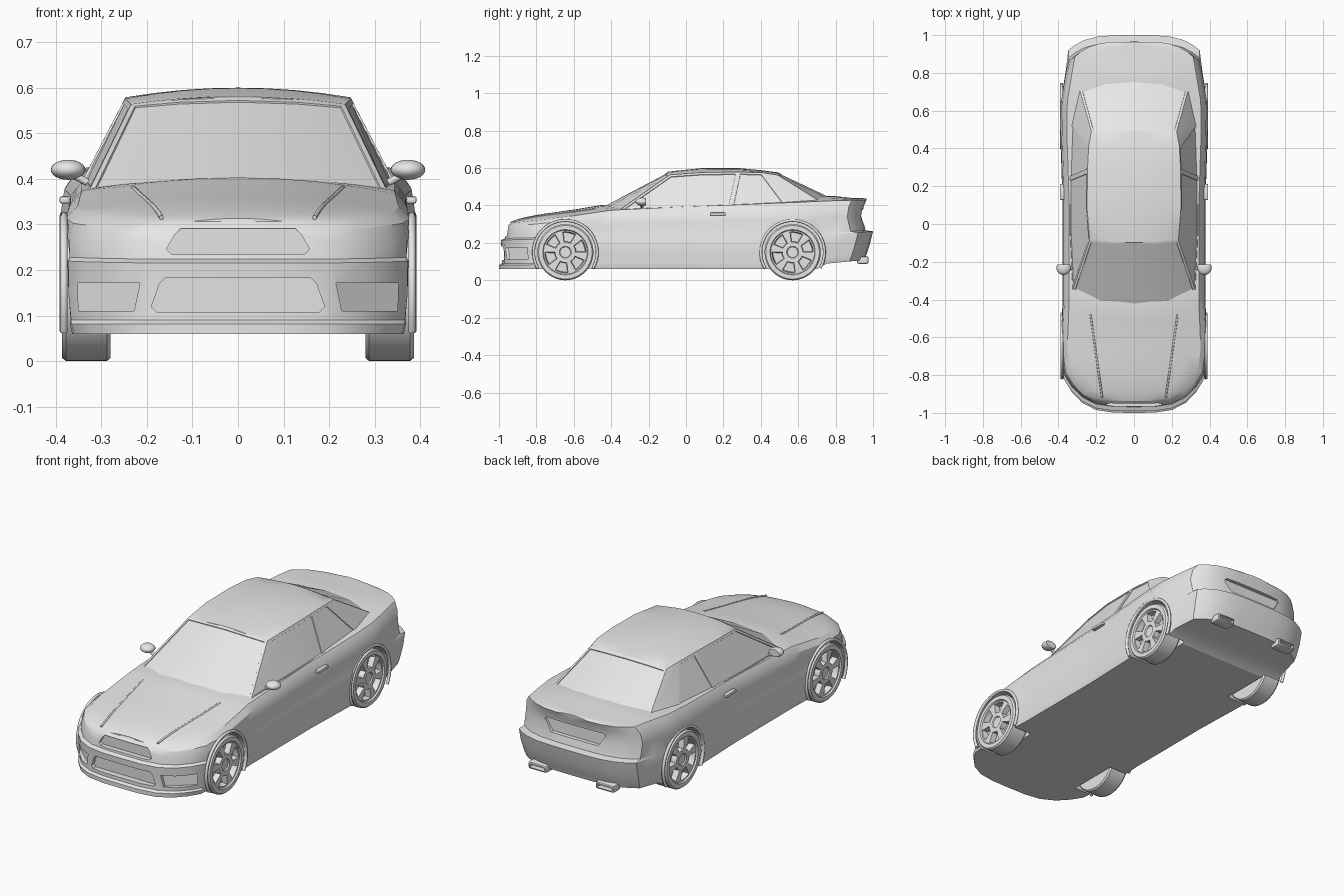
import bpy, bmesh, math
from mathutils import Vector

cube = bpy.data.objects.get("Cube")
if cube:
    bpy.data.objects.remove(cube, do_unlink=True)

paint = bpy.data.materials.new("light_grey")
paint.use_nodes = True
paint.diffuse_color = (0.8, 0.8, 0.8, 1)
paint.node_tree.nodes["Principled BSDF"].inputs["Base Color"].default_value = (0.8, 0.8, 0.8, 1)
made = []


def finish(name, bm):
    bmesh.ops.recalc_face_normals(bm, faces=bm.faces[:])
    mesh = bpy.data.meshes.new(name)
    bm.to_mesh(mesh)
    bm.free()
    mesh.materials.append(paint)
    ob = bpy.data.objects.new(name, mesh)
    bpy.context.collection.objects.link(ob)
    made.append(ob)
    return ob


def along(*pairs):
    """Piecewise linear function through (y, value) pairs."""
    def f(y):
        if y <= pairs[0][0]:
            return pairs[0][1]
        for (a, va), (b, vb) in zip(pairs, pairs[1:]):
            if y <= b:
                return va + (vb - va) * (y - a) / (b - a)
        return pairs[-1][1]
    return f


def stack(bm, loops):
    """Join closed loops of points; returns vertices and a face grid."""
    verts = [[bm.verts.new(p) for p in loop] for loop in loops]
    n = len(loops[0])
    grid = [[bm.faces.new((a[i], a[(i + 1) % n], b[(i + 1) % n], b[i])) for i in range(n)]
            for a, b in zip(verts, verts[1:])]
    return verts, grid


def cap(bm, ring, crown=None):
    """Close a symmetric ring with strips across, arched up to the crown line."""
    n, steps = len(ring) // 2, 8
    rows = []
    for i in range(1, n):
        a, b = ring[i], ring[-i]
        row = [a]
        for k in range(1, steps):
            p = a.co.lerp(b.co, k / steps)
            if crown:
                u = 1 - 2 * k / steps
                p.z += (crown(p.y) - p.z) * (1 - u * u)
            row.append(bm.verts.new(p))
        rows.append(row + [b])
    for r, s in zip(rows, rows[1:]):
        for k in range(steps):
            bm.faces.new((r[k], r[k + 1], s[k + 1], s[k]))
    for tip, row in ((ring[0], rows[0]), (ring[n], rows[-1])):
        for k in range(steps):
            bm.faces.new((tip, row[k], row[k + 1]))


def shell(halves, crown):
    """Closed symmetric shell from half outlines running front to rear."""
    bm = bmesh.new()
    loops = [h + [(-x, y, z) for x, y, z in h[-2:0:-1]] for h in halves]
    verts, grid = stack(bm, loops)
    cap(bm, verts[0])
    cap(bm, verts[-1], crown)
    bmesh.ops.recalc_face_normals(bm, faces=bm.faces[:])
    return bm, grid


def box(name, centre, size, bevel):
    bm = bmesh.new()
    bmesh.ops.create_cube(bm, size=1)
    for v in bm.verts:
        v.co = Vector(c + s * p for c, s, p in zip(centre, size, v.co))
    bmesh.ops.bevel(bm, geom=bm.edges[:], offset=bevel, segments=2, affect='EDGES', profile=0.5)
    return bm


def tube(name, points, radius):
    curve = bpy.data.curves.new(name, 'CURVE')
    curve.dimensions = '3D'
    curve.bevel_depth, curve.bevel_resolution, curve.use_fill_caps = radius, 2, True
    spline = curve.splines.new('POLY')
    spline.points.add(len(points) - 1)
    for p, co in zip(spline.points, points):
        p.co = (*co, 1)
    curve.materials.append(paint)
    ob = bpy.data.objects.new(name, curve)
    bpy.context.collection.objects.link(ob)


# Body shape lines along the length
width = along((-.82, .372), (-.65, .388), (-.4, .378), (.1, .378), (.5, .391), (.65, .388), (.89, .348))
floor = along((.7, .06), (.74, .088), (.97, .11))
ledge = along((-1, .215), (-.8, .22), (.7, .24), (1, .262))
shoulder = along((-1, .3), (-.9, .31), (-.77, .325), (-.6, .345), (-.4, .375), (0, .394), (.3, .405),
                 (.6, .417), (.8, .426), (1, .43))
crest = along((-.95, .308), (-.9, .328), (-.8, .35), (-.6, .378), (-.45, .403), (0, .41), (.5, .43),
              (.78, .453), (.85, .442), (1, .437))
FRACTIONS = (0, .3, .55, .75, .9, 1)


def outline(front, rear, inset, height):
    """Half plan outline with rounded nose and tail."""
    pts = [((.372 - inset) * u, front + .17 * u ** 4) for u in FRACTIONS]
    pts += [(width(k / 20) - inset, k / 20) for k in range(-14, 17)]
    pts += [((.348 - inset) * u, rear - .08 * u ** 4) for u in reversed(FRACTIONS)]
    return [(x, y, height(y)) for x, y in pts]


def blend(t):
    return lambda y: ledge(y) * (1 - t) + shoulder(y) * t


def lift(f, d):
    return lambda y: f(y) + d


bm, _ = shell([
    outline(-1, .955, .012, floor),
    outline(-1, .962, .006, lift(floor, .022)),
    outline(-.985, .966, .006, lift(floor, .03)),
    outline(-.985, .985, 0, lift(floor, .09)),
    outline(-.99, 1, 0, ledge),
    outline(-.968, .96, .003, lift(ledge, .008)),
    outline(-.962, .942, .002, blend(.5)),
    outline(-.955, .95, .01, blend(.8)),
    outline(-.938, .965, .035, shoulder)], crest)
body = finish("body", bm)


def cut(target, bm):
    cutter = finish("cutter", bm)
    made.remove(cutter)
    cutter.hide_render = True
    mod = target.modifiers.new("cut", 'BOOLEAN')
    mod.operation, mod.solver, mod.object = 'DIFFERENCE', 'EXACT', cutter
    bpy.context.view_layer.objects.active = target
    bpy.ops.object.modifier_apply(modifier=mod.name)
    bpy.data.objects.remove(cutter, do_unlink=True)


def opening(points, base, bow, out):
    """Cutter prism whose back follows the curve of the bumper."""
    bm = bmesh.new()
    verts, _ = stack(bm, [[(x, out, z) for x, z in points],
                          [(x, base + bow * (abs(x) / .372) ** 4, z) for x, z in points]])
    bm.faces.new(verts[0])
    bm.faces.new(verts[1])
    cut(body, bm)


def trapezoid(low, high, bottom, top, c=.012):
    """Symmetric four sided opening with clipped corners."""
    half = [(low - c, bottom), (low, bottom + c), (high, top - c), (high - c, top)]
    return half + [(-x, z) for x, z in reversed(half)]


# Grille, lower intake, side intakes and rear plate recess
opening(trapezoid(.157, .138, .234, .291), -.942, .17, -1.1)
opening(trapezoid(.19, .172, .108, .182), -.96, .17, -1.1)
for s in (1, -1):
    side_intake = [(.228, .11), (.35, .11), (.352, .172), (.215, .172)]
    opening([(s * x, z) for x, z in side_intake], -.968, .17, -1.1)
opening(trapezoid(.15, .18, .305, .375), .93, -.08, 1.1)

# Wheel wells, arch lips and wheels
AXLES = (("front", -.645), ("rear", .57))
SEG = 48


def circle(r, x, y, z=.15):
    return [(x, y + r * math.cos(2 * math.pi * k / SEG), z + r * math.sin(2 * math.pi * k / SEG))
            for k in range(SEG)]


TYRE = ((.1, .28), (.143, .28), (.15, .288), (.15, .377), (.143, .386), (.121, .386), (.117, .378),
        (.11, .378), (.055, .38), (.032, .38), (.028, .374))
for axle, y in AXLES:
    for s, label in ((1, "left"), (-1, "right")):
        bm = bmesh.new()
        verts, _ = stack(bm, [circle(.166, s * .265, y), circle(.166, s * .5, y)])
        bm.faces.new(verts[0])
        bm.faces.new(verts[1])
        cut(body, bm)
        arc = [math.radians(a) for a in range(-30, 211, 8)]
        tube(f"{axle}_{label}_arch_lip",
             [(s * (width(y) - .006), y + .17 * math.cos(a), .15 + .17 * math.sin(a)) for a in arc], .008)
        bm = bmesh.new()
        verts, grid = stack(bm, [circle(r, s * x, y) for r, x in TYRE])
        bm.faces.new(verts[0])
        bm.faces.new(verts[-1])
        bmesh.ops.recalc_face_normals(bm, faces=bm.faces[:])
        holes = [f for k, f in enumerate(grid[7]) if k % 8 < 5]
        bmesh.ops.inset_region(bm, faces=holes, thickness=.004, depth=-.03)
        finish(f"{axle}_{label}_wheel", bm)

# Cabin with inset windows
sill = [(0, -.46, .395), (.18, -.44, .39), (.328, -.36, .38), (.342, -.05, .393), (.344, .24, .4),
        (.335, .54, .41), (.29, .72, .428), (.15, .765, .445), (0, .78, .45)]
eaves = [(0, -.1, .578), (.13, -.098, .574), (.235, -.085, .564), (.248, .08, .576), (.247, .28, .579),
         (.24, .41, .575), (.226, .49, .563), (.12, .495, .57), (0, .5, .574)]
roof = along((-.1, .58), (0, .593), (.1, .601), (.18, .603), (.32, .599), (.5, .576))
bm, grid = shell([[(x, y, z - .008) for x, y, z in sill], eaves], roof)
walls, n = grid[0], len(grid[0])
for group in ((0, 1), (2, 3), (4,), (6, 7)):
    right = [walls[k] for k in group]
    left = [walls[n - 1 - k] for k in group]
    panes = [right + left] if group[0] in (0, 6) else [right, left]
    for pane in panes:
        bmesh.ops.inset_region(bm, faces=pane, thickness=.012, depth=0, use_even_offset=True)
        bmesh.ops.inset_region(bm, faces=pane, thickness=.001, depth=-.004, use_even_offset=True)
finish("cabin", bm)


def bonnet(x, y):
    u = x / (width(y) - .035)
    return shoulder(y) + (crest(y) - shoulder(y)) * (1 - u * u)


for s, label in ((1, "left"), (-1, "right")):
    # Bonnet crease
    crease = along((-.92, .168), (-.78, .188), (-.48, .23))
    path = [-.92 + .04 * k for k in range(12)]
    tube(f"{label}_bonnet_crease", [(s * crease(y), y, bonnet(crease(y), y) - .002) for y in path], .005)

    # Mirror and its stalk
    bm = bmesh.new()
    bmesh.ops.create_uvsphere(bm, u_segments=24, v_segments=12, radius=1)
    for v in bm.verts:
        v.co = Vector((s * .373 + .038 * v.co.x, -.232 + min(.038 * v.co.y, .018), .42 + .022 * v.co.z))
    finish(f"{label}_mirror", bm)
    tube(f"{label}_mirror_stalk", [(s * .33, -.235, .392), (s * .36, -.235, .408)], .008)

    # Door handle and exhaust
    finish(f"{label}_door_handle", box("handle", (s * .38, .17, .354), (.024, .085, .016), .005))
    bm = box("exhaust", (s * .2, .945, .108), (.11, .064, .04), .01)
    bmesh.ops.recalc_face_normals(bm, faces=bm.faces[:])
    bm.faces.ensure_lookup_table()
    end = max(bm.faces, key=lambda f: f.normal.y)
    bmesh.ops.inset_region(bm, faces=[end], thickness=.003, depth=-.025)
    finish(f"{label}_exhaust", bm)

# Smooth shading with sharp edges kept
bpy.ops.object.select_all(action='DESELECT')
for ob in made:
    ob.select_set(True)
bpy.context.view_layer.objects.active = body
bpy.ops.object.shade_smooth_by_angle(angle=math.radians(30))
